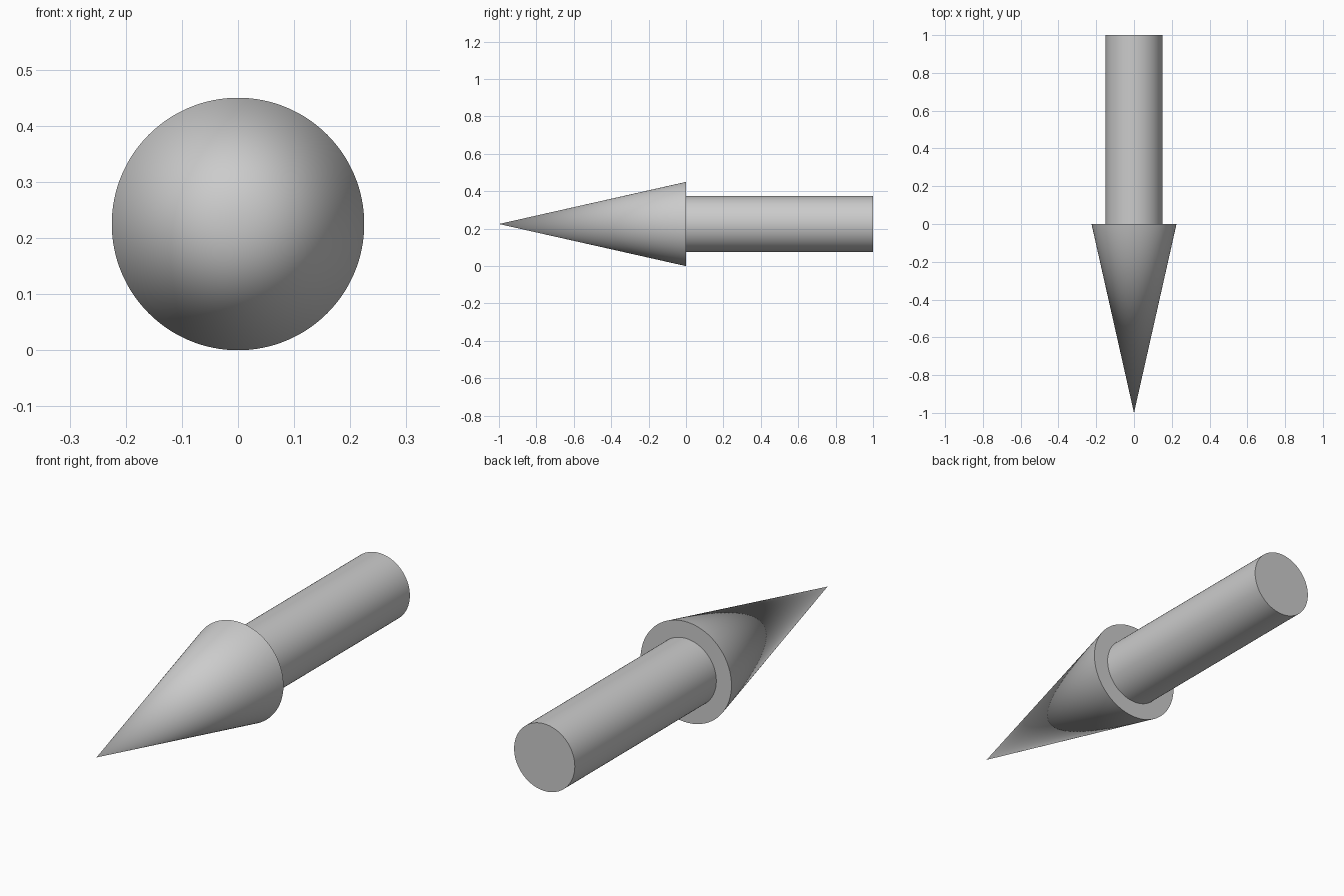
import bpy, math

if "Cube" in bpy.data.objects:
    bpy.data.objects.remove(bpy.data.objects["Cube"])

HEAD_R, SHAFT_R, LENGTH, SIDES = 0.225, 0.15, 1.0, 128


def add_part(name, base_r, tip_r, y):
    # round part lying along y, its tip end facing the front
    bpy.ops.mesh.primitive_cone_add(
        vertices=SIDES, radius1=base_r, radius2=tip_r, depth=LENGTH,
        location=(0, y, HEAD_R), rotation=(math.pi / 2, 0, 0))
    part = bpy.context.object
    part.name = name
    bpy.ops.object.shade_smooth_by_angle(angle=math.radians(40))
    return part


# Pointed head
add_part("arrow_head", HEAD_R, 0, -LENGTH / 2)

# Straight shaft behind the head
add_part("arrow_shaft", SHAFT_R, SHAFT_R, LENGTH / 2)
